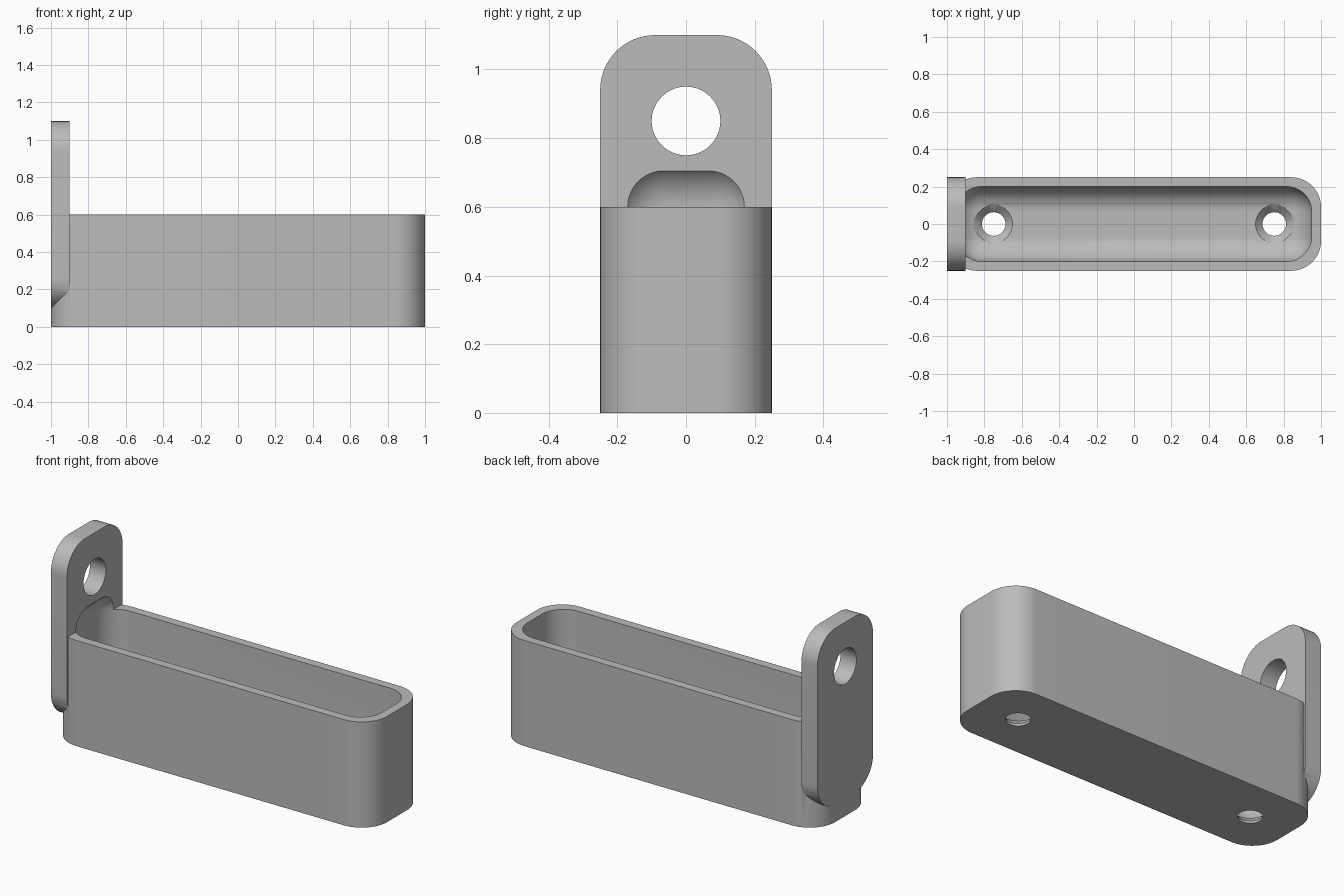
import bpy, bmesh, math
from mathutils import Matrix, Vector

if "Cube" in bpy.data.objects:
    bpy.data.objects.remove(bpy.data.objects["Cube"], do_unlink=True)

grey = bpy.data.materials.new("plain grey")
grey.use_nodes = True
colour = (0.5, 0.5, 0.5, 1)
grey.diffuse_color = colour
grey.node_tree.nodes["Principled BSDF"].inputs["Base Color"].default_value = colour


def to_object(bm, name):
    bmesh.ops.recalc_face_normals(bm, faces=bm.faces)
    mesh = bpy.data.meshes.new(name)
    bm.to_mesh(mesh)
    bm.free()
    mesh.materials.append(grey)
    obj = bpy.data.objects.new(name, mesh)
    bpy.context.collection.objects.link(obj)
    return obj


def rounded_box(name, low, high, radius, axis=None, segments=16):
    """Box rounded on the edges along one axis, or on every edge."""
    low, high = Vector(low), Vector(high)
    bm = bmesh.new()
    bmesh.ops.create_cube(bm, size=1)
    bmesh.ops.scale(bm, vec=high - low, verts=bm.verts)
    bmesh.ops.translate(bm, vec=(low + high) / 2, verts=bm.verts)
    edges = [e for e in bm.edges if axis is None
             or abs(e.verts[0].co[axis] - e.verts[1].co[axis]) > 0.01]
    bmesh.ops.bevel(bm, geom=edges, offset=radius, offset_type='OFFSET',
                    segments=segments, profile=0.5, affect='EDGES')
    return to_object(bm, name)


def round_cutter(name, centre, r1, r2, depth, turn=0):
    bm = bmesh.new()
    matrix = Matrix.Translation(centre) @ Matrix.Rotation(turn, 4, 'Y')
    bmesh.ops.create_cone(bm, cap_ends=True, segments=64, radius1=r1,
                          radius2=r2, depth=depth, matrix=matrix)
    return to_object(bm, name)


def combine(target, tool, operation):
    mod = target.modifiers.new(operation, 'BOOLEAN')
    mod.operation = operation
    mod.solver = 'EXACT'
    mod.object = tool
    bpy.context.view_layer.objects.active = target
    bpy.ops.object.modifier_apply(modifier=mod.name)
    bpy.data.objects.remove(tool, do_unlink=True)


# Tray body and upright mounting plate
tray = rounded_box("wall_tray", (-1, -0.25, 0), (1, 0.25, 0.6), 0.16, axis=2)
plate = rounded_box("mounting_plate", (-1, -0.25, 0.1), (-0.9, 0.25, 1.1), 0.16, axis=0)

# Slope under the plate
bm = bmesh.new()
corners = [(-1.1, 0), (-0.8, 0.3), (-0.8, -0.1), (-1.1, -0.1)]
face = bm.faces.new([bm.verts.new((x, -0.4, z)) for x, z in corners])
side = bmesh.ops.extrude_face_region(bm, geom=[face])["geom"]
bmesh.ops.translate(bm, vec=(0, 0.8, 0),
                    verts=[v for v in side if isinstance(v, bmesh.types.BMVert)])
combine(plate, to_object(bm, "slope_cutter"), 'DIFFERENCE')

# Hanging hole
combine(plate, round_cutter("hanging_hole", (-0.95, 0, 0.85), 0.1, 0.1, 0.4, math.pi / 2),
        'DIFFERENCE')
combine(tray, plate, 'UNION')

# Softly rounded cavity, which also bites into the plate
combine(tray, rounded_box("cavity", (-0.95, -0.2, 0.05), (0.95, 0.2, 0.735), 0.135),
        'DIFFERENCE')

# Countersunk screw holes in the floor
for x in (-0.75, 0.75):
    combine(tray, round_cutter("screw_hole", (x, 0, 0), 0.063, 0.063, 0.3), 'DIFFERENCE')
    combine(tray, round_cutter("countersink", (x, 0, 0.05), 0.06, 0.14, 0.08), 'DIFFERENCE')

# Smooth curves, crisp edges
bpy.ops.object.select_all(action='DESELECT')
tray.select_set(True)
bpy.context.view_layer.objects.active = tray
bpy.ops.object.shade_smooth_by_angle(angle=math.radians(30))
